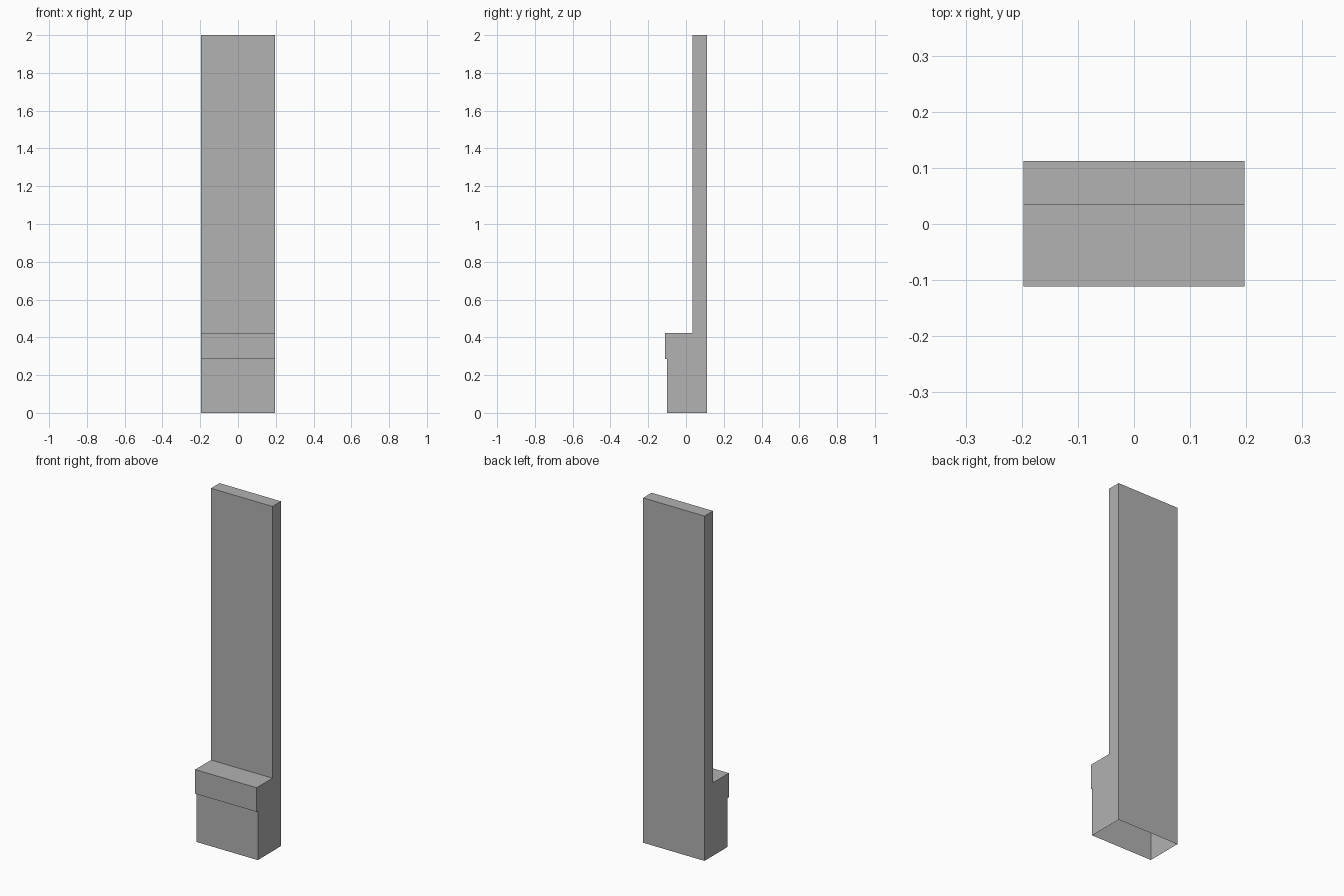
import bpy
import bmesh
from mathutils import Vector

cube = bpy.data.objects.get("Cube")
if cube:
    bpy.data.objects.remove(cube, do_unlink=True)

HALF_WIDTH = 0.197

# Plain grey finish
grey = bpy.data.materials.new("plain_grey")
grey.use_nodes = True
colour = (0.445, 0.445, 0.445, 1.0)
grey.diffuse_color = colour
grey.node_tree.nodes["Principled BSDF"].inputs["Base Color"].default_value = colour

# Side profile (y, z): plinth, overhanging ledge, tall thin panel
profile = [
    (-0.10, 0.0), (-0.10, 0.284), (-0.111, 0.284), (-0.111, 0.424),
    (0.034, 0.424), (0.034, 2.0), (0.112, 2.0), (0.112, 0.0),
]

# Extrude the profile across the width
bm = bmesh.new()
side = bm.faces.new([bm.verts.new((-HALF_WIDTH, y, z)) for y, z in profile])
result = bmesh.ops.extrude_face_region(bm, geom=[side], use_keep_orig=True)
moved = [v for v in result["geom"] if isinstance(v, bmesh.types.BMVert)]
bmesh.ops.translate(bm, verts=moved, vec=Vector((2 * HALF_WIDTH, 0, 0)))
bmesh.ops.recalc_face_normals(bm, faces=bm.faces[:])

# The hollow shell is open underneath
underside = [f for f in bm.faces if all(v.co.z < 0.001 for v in f.verts)]
bmesh.ops.delete(bm, geom=underside, context="FACES_ONLY")

mesh = bpy.data.meshes.new("stepped_panel")
bm.to_mesh(mesh)
bm.free()
mesh.materials.append(grey)
panel = bpy.data.objects.new("stepped_panel", mesh)
bpy.context.collection.objects.link(panel)
